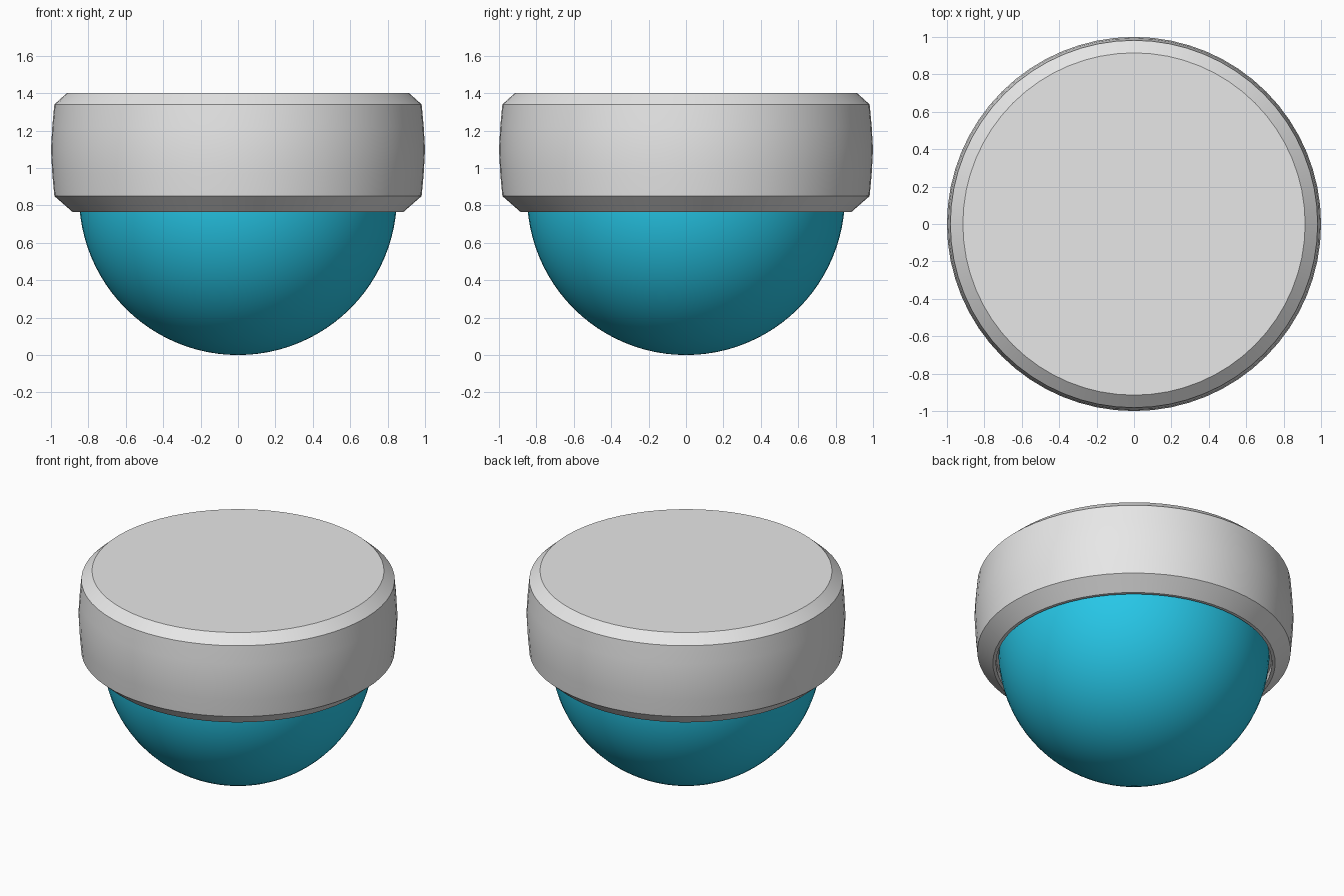
import bpy, bmesh, math

if "Cube" in bpy.data.objects:
    bpy.data.objects.remove(bpy.data.objects["Cube"])

def material(name, color):
    m = bpy.data.materials.new(name)
    m.diffuse_color = (*color, 1)
    m.use_nodes = True
    m.node_tree.nodes["Principled BSDF"].inputs["Base Color"].default_value = m.diffuse_color
    return m

def lathe(name, profile, mat, steps=64):
    """Revolve an (r, z) profile around the z axis."""
    bm = bmesh.new()
    verts = [bm.verts.new((r, 0, z)) for r, z in profile]
    edges = [bm.edges.new(p) for p in zip(verts, verts[1:])]
    bmesh.ops.spin(bm, geom=verts + edges, cent=(0, 0, 0), axis=(0, 0, 1),
                   angle=math.tau, steps=steps, use_duplicate=False)
    bmesh.ops.remove_doubles(bm, verts=bm.verts, dist=1e-4)
    bmesh.ops.recalc_face_normals(bm, faces=bm.faces)
    me = bpy.data.meshes.new(name)
    bm.to_mesh(me)
    bm.free()
    me.materials.append(mat)
    ob = bpy.data.objects.new(name, me)
    bpy.context.collection.objects.link(ob)
    bpy.ops.object.select_all(action='DESELECT')
    ob.select_set(True)
    bpy.context.view_layer.objects.active = ob
    bpy.ops.object.shade_smooth_by_angle(angle=math.radians(30))
    return ob

grey = material("light grey", (0.8, 0.8, 0.8))
cyan = material("cyan blue", (0.02, 0.57, 0.8))

# Chamfered, slightly barrelled housing with a small recess around the dome
lathe("housing", [(0, 1.40), (0.915, 1.40), (0.982, 1.34), (0.993, 1.22), (1.0, 1.10),
                  (0.993, 0.97), (0.982, 0.85), (0.885, 0.765), (0.865, 0.765),
                  (0.865, 0.81), (0.80, 0.81), (0, 0.81)], grey)

# Hemispherical dome, its rim tucked inside the housing
R = 0.85
lathe("dome", [(R * math.sin(a), R - R * math.cos(a))
               for a in (math.pi / 2 * i / 24 for i in range(25))], cyan)
